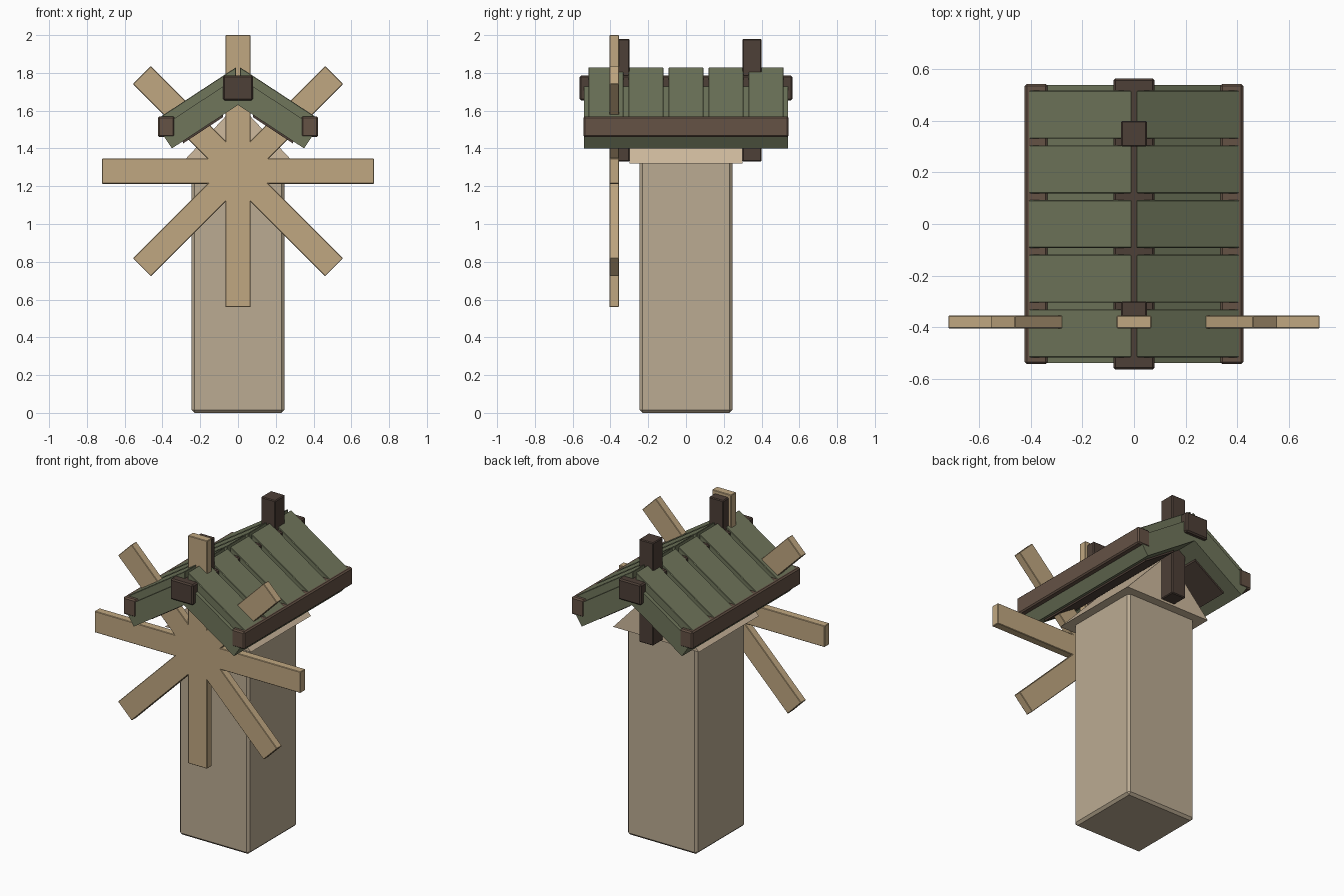
import bpy, bmesh, math

if "Cube" in bpy.data.objects:
    bpy.data.objects.remove(bpy.data.objects["Cube"])


def material(name, rgb):
    m = bpy.data.materials.new(name)
    m.diffuse_color = (*rgb, 1)
    m.use_nodes = True
    m.node_tree.nodes["Principled BSDF"].inputs["Base Color"].default_value = m.diffuse_color
    return m


STONE = material("stone", (0.50, 0.41, 0.29))
CREAM = material("cream_wood", (0.62, 0.49, 0.34))
SAIL = material("sail_wood", (0.53, 0.39, 0.22))
GREEN = material("green_shingle", (0.16, 0.18, 0.105))
DARK = material("dark_wood", (0.075, 0.05, 0.038))
BROWN = material("brown_wood", (0.13, 0.085, 0.06))


def prism(name, pts, y0, y1, mat, bevel=0.0):
    """Extrude an x-z outline from y0 to y1."""
    bm = bmesh.new()
    face = bm.faces.new([bm.verts.new((x, y0, z)) for x, z in pts])
    ext = bmesh.ops.extrude_face_region(bm, geom=[face])
    verts = [v for v in ext["geom"] if isinstance(v, bmesh.types.BMVert)]
    bmesh.ops.translate(bm, vec=(0, y1 - y0, 0), verts=verts)
    bmesh.ops.recalc_face_normals(bm, faces=bm.faces)
    me = bpy.data.meshes.new(name)
    bm.to_mesh(me)
    bm.free()
    me.materials.append(mat)
    ob = bpy.data.objects.new(name, me)
    bpy.context.collection.objects.link(ob)
    if bevel:
        b = ob.modifiers.new("bevel", 'BEVEL')
        b.width = bevel
        b.segments = 1
    return ob


def box(name, x, y, z, mat, bevel=0.0):
    pts = [(x[0], z[0]), (x[1], z[0]), (x[1], z[1]), (x[0], z[1])]
    return prism(name, pts, y[0], y[1], mat, bevel)


def flip(pts, s):
    return [(s * x, z) for x, z in pts]


# Tower and gabled cap
box("tower", (-0.245, 0.245), (-0.245, 0.245), (0, 1.335), STONE, 0.015)
prism("gable_cap", [(-0.3, 1.32), (0.3, 1.32), (0, 1.64)], -0.3, 0.3, CREAM)

# Upright posts front and back
for name, y0 in (("front_post", -0.4), ("back_post", 0.3)):
    box(name, (-0.05, 0.05), (y0, y0 + 0.1), (1.33, 1.98), DARK, 0.005)

# Roof base
half = [(0.35, 1.40), (0.42, 1.505)]
prism("roof_base", [(0, 1.63)] + half + [(0, 1.78)] + flip(half[::-1], -1),
      -0.54, 0.54, GREEN)

# Roof planks, eave beams and underside boards on both slopes
plank = [(0.01, 1.76), (0.415, 1.49), (0.422, 1.56), (0.01, 1.83)]
board = [(0.08, 1.60), (0.30, 1.455), (0.29, 1.427), (0.08, 1.565)]
for side, s in (("left", -1), ("right", 1)):
    for i in range(5):
        y = -0.424 + 0.212 * i
        prism(f"{side}_plank_{i + 1}", flip(plank, s), y - 0.093, y + 0.093, GREEN, 0.003)
    box(f"{side}_eave_beam", sorted((s * 0.335, s * 0.424)), (-0.543, 0.543),
        (1.46, 1.57), BROWN, 0.008)
    prism(f"{side}_underside_board", flip(board, s), -0.45, 0.45, DARK)

# Ridge beam
box("ridge_beam", (-0.08, 0.08), (-0.565, 0.565), (1.655, 1.785), DARK, 0.008)

# Eight-armed sail wheel
R, W, CZ = 0.72, 0.067, 1.28
star = []
for k in range(8):
    a = k * math.pi / 4
    c, s = math.cos(a), math.sin(a)
    for r, t in ((R, -W), (R, W), (W * (1 + math.sqrt(2)), W)):
        star.append((r * c - t * s, CZ + r * s + t * c))
prism("sail_wheel", star, -0.405, -0.355, SAIL, 0.003)
